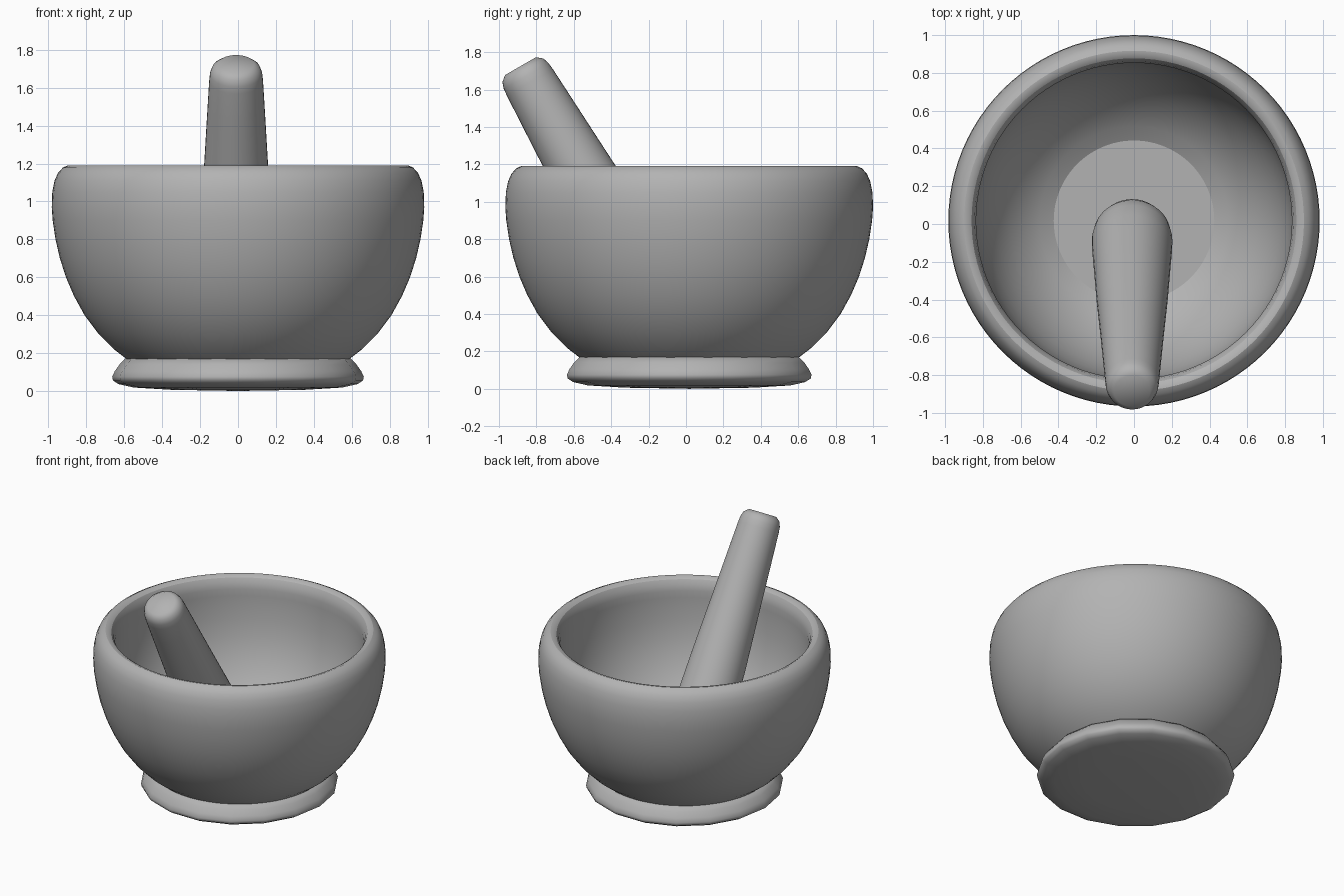
import bpy, math
from mathutils import Vector

if "Cube" in bpy.data.objects:
    bpy.data.objects.remove(bpy.data.objects["Cube"])

stone = bpy.data.materials.new("grey stone")
stone.diffuse_color = (0.45, 0.45, 0.45, 1)
stone.use_nodes = True
stone.node_tree.nodes["Principled BSDF"].inputs["Base Color"].default_value = stone.diffuse_color


def lathe(name, profile, segments, smooth_angle=40):
    """Revolve (radius, z) points around z; radius 0 makes a pole."""
    verts, rings, faces = [], [], []
    for r, z in profile:
        n = 1 if r == 0 else segments
        rings.append([len(verts) + i for i in range(n)])
        for i in range(n):
            a = 2 * math.pi * i / segments
            verts.append((r * math.cos(a), r * math.sin(a), z))
    for a, b in zip(rings, rings[1:]):
        for i in range(segments):
            j = (i + 1) % segments
            quad = [a[i % len(a)], a[j % len(a)], b[j % len(b)], b[i % len(b)]]
            faces.append(list(dict.fromkeys(quad)))
    mesh = bpy.data.meshes.new(name)
    mesh.from_pydata(verts, [], faces)
    mesh.materials.append(stone)
    ob = bpy.data.objects.new(name, mesh)
    bpy.context.collection.objects.link(ob)
    bpy.ops.object.select_all(action='DESELECT')
    ob.select_set(True)
    bpy.context.view_layer.objects.active = ob
    bpy.ops.object.shade_smooth_by_angle(angle=math.radians(smooth_angle))
    return ob


CY = 0.017  # the bowl sits slightly behind the middle

# Bowl: outside wall, rounded rim, inside wall, flat floor
bowl = lathe("mortar_bowl", [
    (0, 0.12), (0.52, 0.12), (0.59, 0.17), (0.655, 0.22), (0.735, 0.3),
    (0.81, 0.4), (0.865, 0.5), (0.908, 0.6), (0.94, 0.7), (0.963, 0.8),
    (0.978, 0.9), (0.983, 0.97), (0.98, 1.05), (0.968, 1.11), (0.95, 1.15),
    (0.925, 1.178), (0.9, 1.19), (0.88, 1.188), (0.86, 1.175), (0.844, 1.145),
    (0.836, 1.1), (0.837, 1.05), (0.835, 0.98), (0.828, 0.88), (0.81, 0.76),
    (0.775, 0.64), (0.725, 0.53), (0.655, 0.42), (0.57, 0.33), (0.5, 0.275),
    (0.425, 0.23), (0, 0.23)], 96, 28)
bowl.location.y = CY

# Foot: low-sided ring with a shallow rounded underside
foot = lathe("mortar_foot", [
    (0, 0), (0.35, 0.006), (0.55, 0.018), (0.63, 0.036), (0.66, 0.055),
    (0.664, 0.075), (0.65, 0.105), (0.625, 0.14), (0.595, 0.17), (0, 0.17)], 18, 50)
foot.location.y = CY

# Pestle: tapered rod with a rounded grinding end, leaning to the front rim
pestle = lathe("pestle", [
    (0, -1.81), (0.07, -1.802), (0.13, -1.775), (0.175, -1.73), (0.203, -1.67),
    (0.213, -1.6), (0.212, -1.5), (0.205, -1.35), (0.19, -1.0), (0.168, -0.6),
    (0.15, -0.25), (0.142, -0.1), (0.138, -0.06), (0.126, -0.025), (0.095, 0), (0, 0)], 40, 50)
pestle.location = (-0.01, -0.885, 1.725)
pestle.rotation_euler = (math.radians(30), 0, 0)
